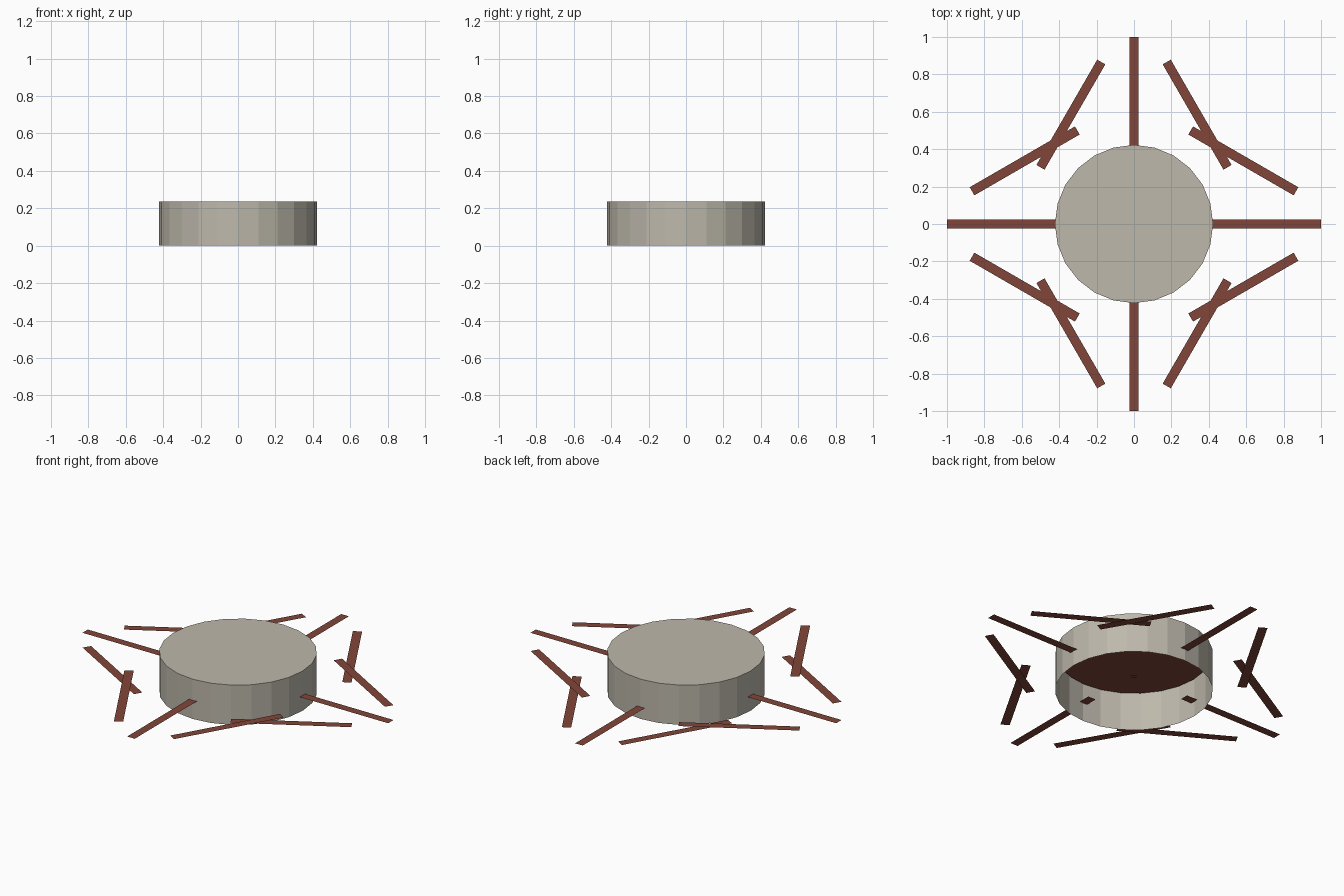
import bpy, bmesh, math
from mathutils import Matrix

if "Cube" in bpy.data.objects:
    bpy.data.objects.remove(bpy.data.objects["Cube"])


def material(name, rgb):
    m = bpy.data.materials.new(name)
    m.diffuse_color = (*rgb, 1)
    m.use_nodes = True
    m.node_tree.nodes["Principled BSDF"].inputs["Base Color"].default_value = m.diffuse_color
    return m


STONE = material("pale_stone", (0.51, 0.48, 0.41))
WOOD = material("red_brown", (0.22, 0.06, 0.04))
SIDES, RADIUS, HEIGHT = 24, 0.423, 0.235


def add_object(name, bm, mat):
    me = bpy.data.meshes.new(name)
    bm.to_mesh(me)
    bm.free()
    me.materials.append(mat)
    ob = bpy.data.objects.new(name, me)
    bpy.context.collection.objects.link(ob)
    return ob


def disc(name, radius, z, mat, flip=False):
    bm = bmesh.new()
    bmesh.ops.create_circle(bm, cap_ends=True, segments=SIDES, radius=radius,
                            matrix=Matrix.Translation((0, 0, z)))
    if flip:
        bmesh.ops.reverse_faces(bm, faces=bm.faces[:])
    return add_object(name, bm, mat)


# Drum: thin wall with a closed top and open underside
bm = bmesh.new()
bmesh.ops.create_cone(bm, cap_ends=True, segments=SIDES, radius1=RADIUS,
                      radius2=RADIUS, depth=HEIGHT,
                      matrix=Matrix.Translation((0, 0, HEIGHT / 2)))
bottom = [f for f in bm.faces if f.normal.z < -0.9]
bmesh.ops.delete(bm, geom=bottom, context='FACES_ONLY')
add_object("drum", bm, STONE)

# Dark lining under the top, and the tiny hub at the middle
disc("top_lining", 0.415, HEIGHT - 0.012, WOOD, flip=True)
disc("centre_hub", 0.015, 0.09, WOOD, flip=True)

# Ring of twelve flat slats, each turned against its own position angle
for i in range(12):
    a = math.radians(30 * i)
    bm = bmesh.new()
    bmesh.ops.create_grid(bm, x_segments=1, y_segments=1, size=0.5,
                          matrix=Matrix.Diagonal((0.65, 0.05, 1, 1)))
    slat = add_object(f"slat_{i + 1}", bm, WOOD)
    slat.location = (0.675 * math.cos(a), 0.675 * math.sin(a),
                     0.09 - 0.02 * math.sin(a))
    slat.rotation_euler.z = -a
